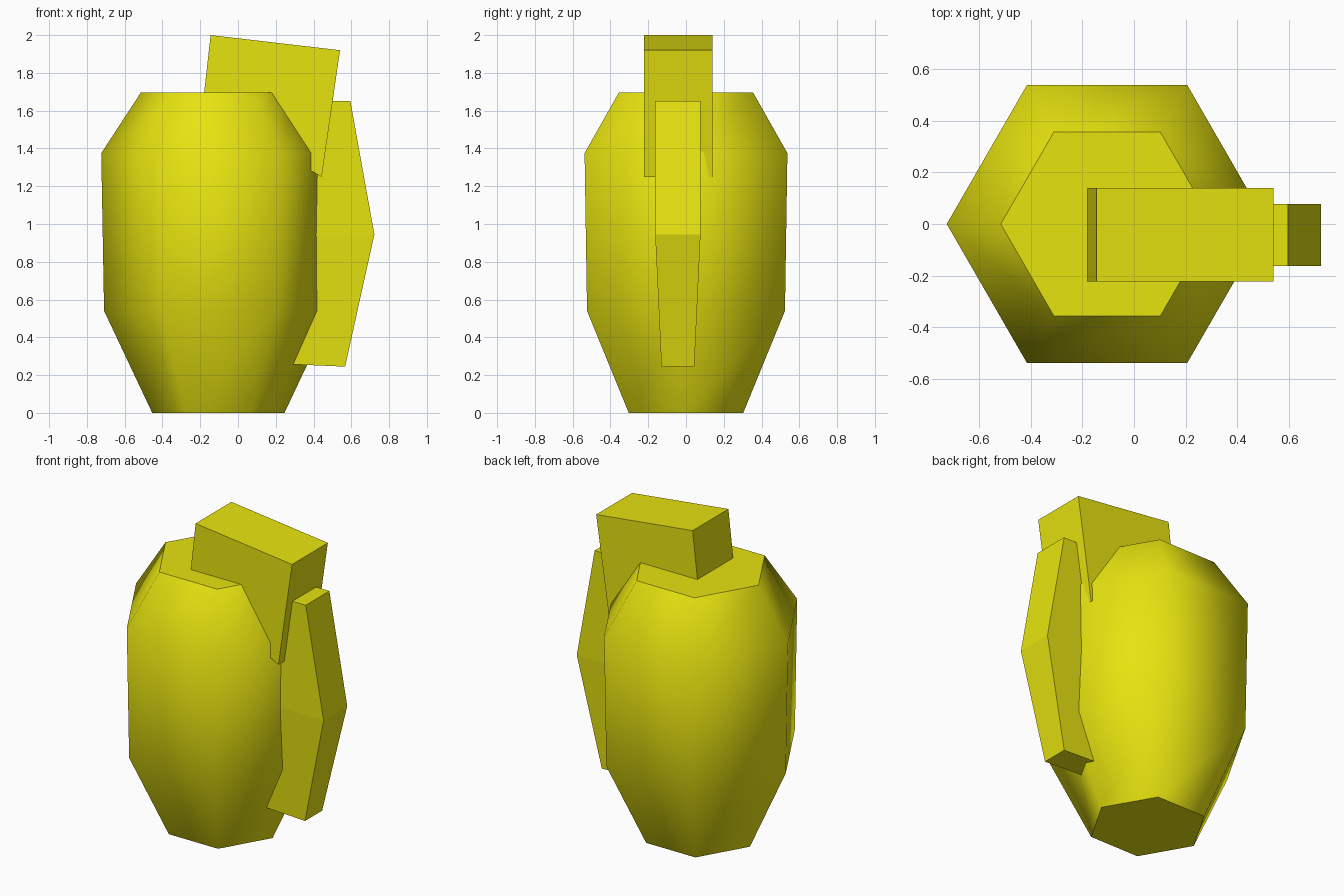
import bpy, bmesh, math

if "Cube" in bpy.data.objects:
    bpy.data.objects.remove(bpy.data.objects["Cube"])

mat = bpy.data.materials.new("yellow")
mat.diffuse_color = (0.80, 0.77, 0.005, 1)
mat.use_nodes = True
mat.node_tree.nodes["Principled BSDF"].inputs["Base Color"].default_value = mat.diffuse_color


def finish(name, bm):
    bmesh.ops.recalc_face_normals(bm, faces=bm.faces[:])
    me = bpy.data.meshes.new(name)
    bm.to_mesh(me)
    bm.free()
    me.materials.append(mat)
    ob = bpy.data.objects.new(name, me)
    bpy.context.collection.objects.link(ob)
    return ob


def slab(name, rows):
    """Stack of quad cross-sections: (outer x, z, inner x, z, y min, y max)."""
    bm = bmesh.new()
    rings = [[bm.verts.new(p) for p in ((xo, y0, zo), (xo, y1, zo),
                                        (xi, y1, zi), (xi, y0, zi))]
             for xo, zo, xi, zi, y0, y1 in rows]
    for a, b in zip(rings, rings[1:]):
        for i in range(4):
            j = (i + 1) % 4
            bm.faces.new((a[i], a[j], b[j], b[i]))
    bm.faces.new(rings[0])
    bm.faces.new(rings[-1])
    return finish(name, bm)


# Six-sided body, smooth sides with sharp flat caps
bm = bmesh.new()
rings = []
for r, z in ((0.35, 0), (0.605, 0.54), (0.62, 1.375), (0.411, 1.695)):
    rings.append([bm.verts.new((-0.104 + r * math.cos(i * math.pi / 3),
                                r * math.sin(i * math.pi / 3), z)) for i in range(6)])
for a, b in zip(rings, rings[1:]):
    for i in range(6):
        j = (i + 1) % 6
        bm.faces.new((a[i], a[j], b[j], b[i])).smooth = True
for ring in (rings[0], rings[-1]):
    for e in bm.faces.new(ring).edges:
        e.smooth = False
finish("body", bm)

# Tilted block on top, its long outer side hanging over the shoulder
slab("top_block", [(0.54, 1.92, -0.145, 2.0, -0.223, 0.14),
                   (0.443, 1.25, -0.19, 1.6, -0.223, 0.14)])

# Bent side lever, narrower at the lower end
slab("side_lever", [(0.595, 1.65, 0.42, 1.65, -0.163, 0.077),
                    (0.722, 0.945, 0.33, 0.945, -0.163, 0.077),
                    (0.567, 0.245, 0.22, 0.26, -0.13, 0.044)])
